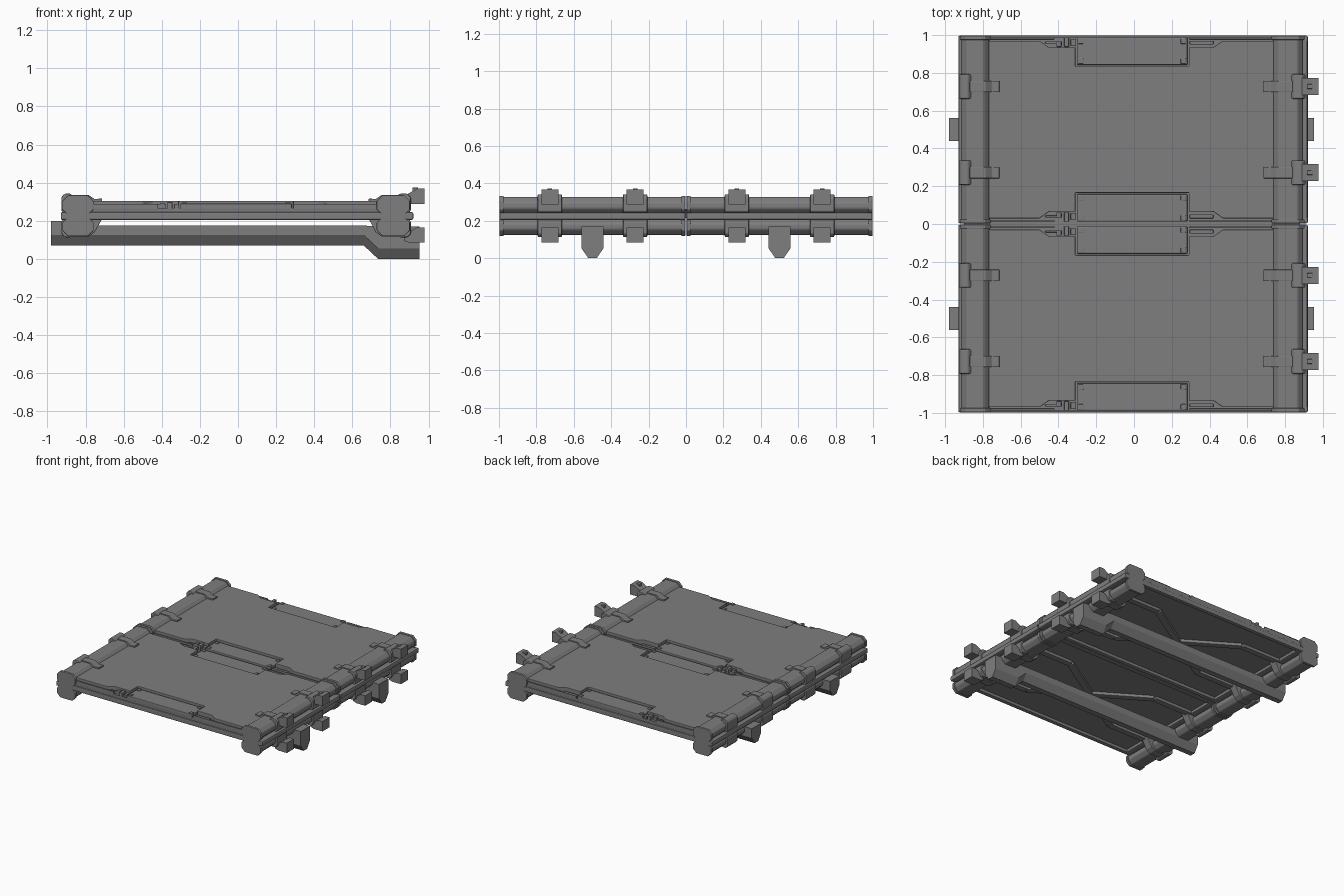
import bpy, bmesh, math

cube = bpy.data.objects.get("Cube")
if cube:
    bpy.data.objects.remove(cube, do_unlink=True)

grey = bpy.data.materials.new("metal grey")
grey.use_nodes = True
colour = (0.21, 0.21, 0.21, 1)
grey.diffuse_color = colour
grey.node_tree.nodes["Principled BSDF"].inputs["Base Color"].default_value = colour


def loft(name, rings, bevel=0, segments=2):
    """Closed solid through rings of equal point count."""
    bm = bmesh.new()
    rows = [[bm.verts.new(p) for p in ring] for ring in rings]
    n = len(rows[0])
    for a, b in zip(rows, rows[1:]):
        for i in range(n):
            j = (i + 1) % n
            bm.faces.new((a[i], a[j], b[j], b[i]))
    bm.faces.new(rows[0])
    bm.faces.new(rows[-1])
    bmesh.ops.recalc_face_normals(bm, faces=bm.faces)
    mesh = bpy.data.meshes.new(name)
    bm.to_mesh(mesh)
    bm.free()
    mesh.materials.append(grey)
    ob = bpy.data.objects.new(name, mesh)
    bpy.context.collection.objects.link(ob)
    if bevel:
        mod = ob.modifiers.new("soft edges", "BEVEL")
        mod.width, mod.segments = bevel, segments
        mod.limit_method = "ANGLE"
    return ob


def prism(name, pts, axis, a, b, bevel=0):
    """Extrude a 2D outline along an axis."""
    place = {"x": lambda u, v, w: (w, u, v),
             "y": lambda u, v, w: (u, w, v),
             "z": lambda u, v, w: (u, v, w)}[axis]
    return loft(name, [[place(u, v, w) for u, v in pts] for w in (a, b)], bevel)


def box(name, x0, x1, y0, y1, z0, z1, bevel=0):
    return prism(name, [(x0, y0), (x1, y0), (x1, y1), (x0, y1)], "z", z0, z1, bevel)


def chamfered(x0, x1, z0, z1, c):
    """Rectangle outline with cut corners."""
    return [(x0 + c, z0), (x1 - c, z0), (x1, z0 + c), (x1, z1 - c),
            (x1 - c, z1), (x0 + c, z1), (x0, z1 - c), (x0, z0 + c)]


def brace(name, p, q, width, z0, z1):
    """Flat bar between two plan points."""
    dx, dy = q[0] - p[0], q[1] - p[1]
    s = width / 2 / math.hypot(dx, dy)
    nx, ny = -dy * s, dx * s
    prism(name, [(p[0] + nx, p[1] + ny), (q[0] + nx, q[1] + ny),
                 (q[0] - nx, q[1] - ny), (p[0] - nx, p[1] - ny)], "z", z0, z1, 0.006)


def deck_module(c):
    lo, hi = c - 0.497, c + 0.497
    # Core panel and rounded rim plate
    box("deck_core", -0.80, 0.78, lo + 0.01, hi - 0.01, 0.228, 0.268)
    box("rim_left", -0.93, -0.74, lo, hi, 0.205, 0.245, 0.010)
    box("rim_right", 0.72, 0.92, lo, hi, 0.205, 0.245, 0.010)
    for s in (-1, 1):
        e = c + s * 0.497
        box("rim_end", -0.93, 0.92, *sorted((e, e - s * 0.035)), 0.205, 0.245, 0.008)

    # Deck skin with stepped recesses along both ends
    edge = [(-0.77, 0.03), (-0.50, 0.03), (-0.45, 0.065), (-0.31, 0.065),
            (-0.31, 0.165), (0.29, 0.165), (0.29, 0.065), (0.42, 0.065),
            (0.47, 0.03), (0.74, 0.03)]
    outline = [(x, c - 0.5 + d) for x, d in edge]
    outline += [(x, c + 0.5 - d) for x, d in reversed(edge)]
    prism("deck_skin", outline, "z", 0.26, 0.305, 0.004)

    for s in (-1, 1):
        def strip(name, x0, x1, d0, d1, z1, bevel=0.003):
            y = sorted((c + s * (0.5 - d0), c + s * (0.5 - d1)))
            box(name, x0, x1, *y, 0.255, z1, bevel)
        # Recessed hatch with corner pads
        strip("hatch", -0.303, 0.283, 0.012, 0.158, 0.291, 0.006)
        for x in (-0.295, 0.247):
            for d in (0.018, 0.124):
                strip("hatch_corner", x, x + 0.028, d, d + 0.028, 0.297)
        # Ledges and latches beside the hatch
        strip("ledge_left", -0.76, -0.42, 0.012, 0.022, 0.288)
        strip("ledge_right", 0.29, 0.73, 0.012, 0.022, 0.288)
        strip("latch_bar", -0.47, -0.38, 0.034, 0.044, 0.285)
        strip("latch_post", -0.41, -0.385, 0.034, 0.062, 0.293)
        strip("latch_block", -0.37, -0.345, 0.012, 0.062, 0.298)
        strip("latch_plate", -0.335, -0.31, 0.020, 0.058, 0.288)
        strip("side_step", 0.295, 0.42, 0.030, 0.050, 0.282)

    # Side rails above and below the rim, with thicker end caps
    for side, x0, x1 in (("left", -0.915, -0.765), ("right", 0.735, 0.895)):
        for level, z0, z1 in (("upper", 0.235, 0.328), ("lower", 0.125, 0.215)):
            prism(f"rail_{level}_{side}", chamfered(x0, x1, z0, z1, 0.03),
                  "y", lo, hi, 0.008)
            for a, b in ((lo, lo + 0.022), (hi - 0.022, hi)):
                prism(f"rail_cap_{level}_{side}",
                      chamfered(x0 - 0.007, x1 + 0.007, z0 - 0.006, z1 + 0.006, 0.03),
                      "y", a, b, 0.004)

    # Clamps, straps and pull tabs
    for y in (c - 0.228, c + 0.228):
        for level, z0, z1 in (("upper", 0.235, 0.342), ("lower", 0.113, 0.215)):
            prism(f"collar_{level}_left", chamfered(-0.927, -0.86, z0, z1, 0.018),
                  "y", y - 0.065, y + 0.065, 0.006)
            prism(f"collar_{level}_right", chamfered(0.83, 0.907, z0, z1, 0.018),
                  "y", y - 0.065, y + 0.065, 0.006)
            up = level == "upper"
            z = 0.336 if up else 0.117
            d = -1 if up else 1
            foot = 0.305 if up else 0.21
            for side, xs in (("left", (-0.87, -0.785, -0.753, -0.713)),
                             ("right", (0.84, 0.755, 0.723, 0.686))):
                pts = [(xs[0], z), (xs[1], z), (xs[2], z + d * 0.022), (xs[3], foot),
                       (xs[3], foot + d * 0.02), (xs[0], foot + d * 0.02)]
                if up:
                    pts[3] = (xs[3], foot + 0.012)
                prism(f"strap_{level}_{side}", pts, "y", y - 0.03, y + 0.03, 0.003)
            base = 0.288 if up else 0.085
            prism(f"pull_tab_{level}",
                  [(0.87, base + 0.01), (0.90, base), (0.978, base), (0.978, base + 0.08),
                   (0.94, base + 0.08), (0.87, base + 0.042)],
                  "y", y - 0.045, y + 0.045)
        box("tab_notch", 0.915, 0.945, y - 0.012, y + 0.012, 0.34, 0.374, 0.003)

    # Crossed braces under the deck
    for sx in (-1, 1):
        for sy in (-1, 1):
            bend = (sx * 0.40, c + sy * 0.25)
            brace("brace_arm", (0, c), bend, 0.05, 0.205, 0.24)
            brace("brace_foot", bend, (sx * 0.75, c + sy * 0.25), 0.05, 0.205, 0.24)

    # Support beam with a dropped end
    rings = []
    for x, low, top in ((-0.98, 0.07, 0.175), (0.66, 0.07, 0.175),
                        (0.735, 0.0, 0.17), (0.953, 0.0, 0.17)):
        rings.append([(x, c - 0.06, top), (x, c - 0.06, low + 0.055),
                      (x, c - 0.022, low), (x, c + 0.022, low),
                      (x, c + 0.06, low + 0.055), (x, c + 0.06, top)])
    loft("support_beam", rings)
    box("beam_end_block", -0.98, -0.90, c - 0.06, c + 0.06, 0.13, 0.20)


for centre in (-0.5, 0.5):
    deck_module(centre)

# Thin seam between the two deck modules
box("seam_bar", -0.90, 0.88, -0.012, 0.012, 0.215, 0.262)
